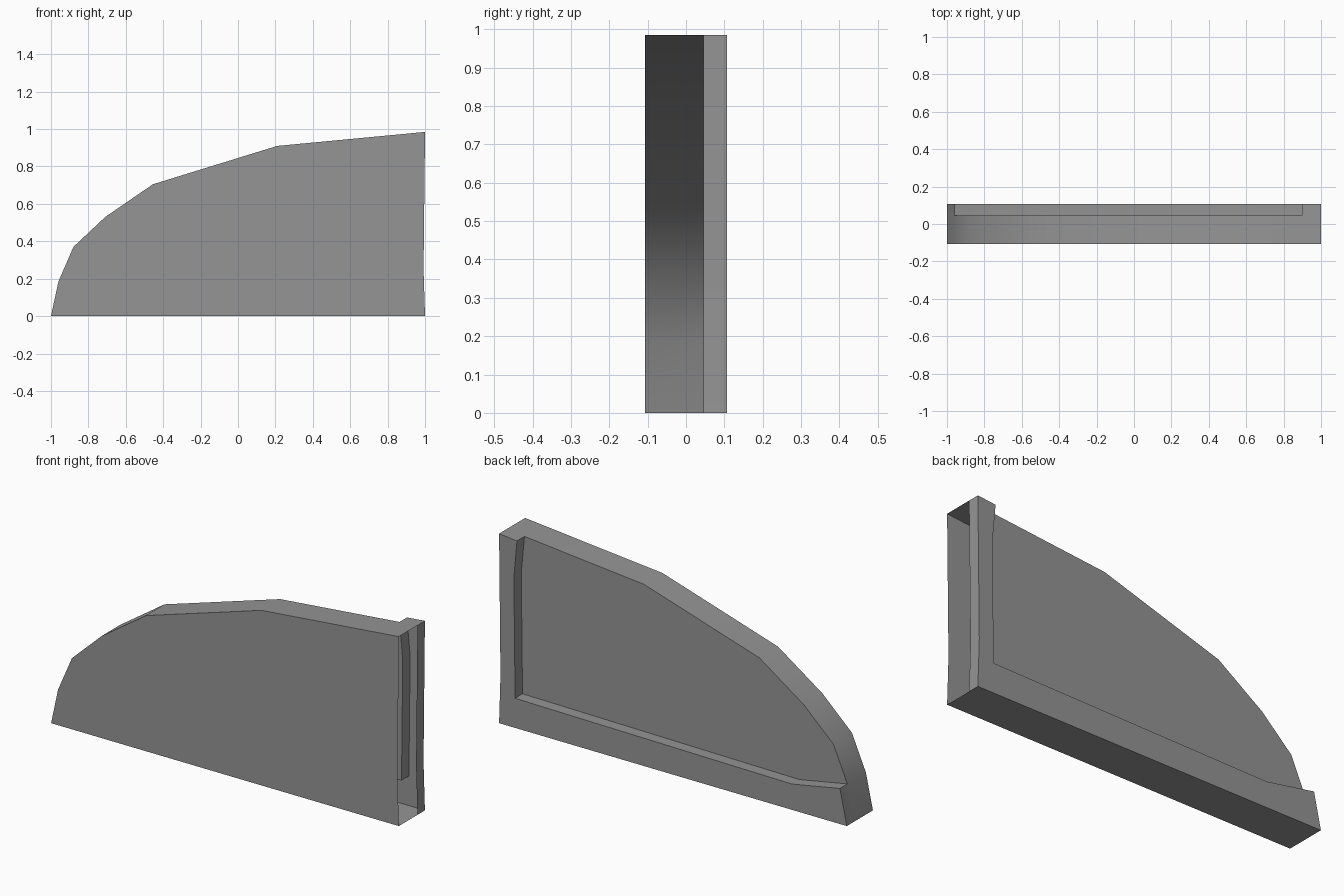
import bpy, bmesh, math

if "Cube" in bpy.data.objects:
    bpy.data.objects.remove(bpy.data.objects["Cube"])

FRONT, PANE, BACK = -0.107, 0.046, 0.107   # depth levels along y

# Outlines in (x, z): curved top edge, right end, and inner edge of the raised back rim
curve = [(-1, 0), (-0.96, 0.185), (-0.88, 0.37), (-0.71, 0.53), (-0.455, 0.705),
         (0.21, 0.91), (0.897, 0.975), (1, 0.985)]
end = [(1, 0.985), (0.992, 0.25), (1, 0)]
inner = [(-0.96, 0.185), (-0.684, 0.134), (0.908, 0.154), (0.915, 0.78), (0.897, 0.975)]

grey = bpy.data.materials.new("mid grey")
grey.diffuse_color = (0.3, 0.3, 0.3, 1)
grey.use_nodes = True
grey.node_tree.nodes["Principled BSDF"].inputs["Base Color"].default_value = grey.diffuse_color

bm = bmesh.new()
cache = {}


def vert(p, y):
    key = (p[0], y, p[1])
    if key not in cache:
        cache[key] = bm.verts.new(key)
    return cache[key]


def plate(points, y):
    bm.faces.new([vert(p, y) for p in points])


def band(points, y0, y1):
    for a, b in zip(points, points[1:]):
        bm.faces.new([vert(a, y0), vert(b, y0), vert(b, y1), vert(a, y1)])


# Front sheet
plate(curve + end[1:], FRONT)
# Recessed back pane
plate(curve[1:7] + inner[-2:0:-1], PANE)
# Raised L-shaped rim, and the step down to the pane
plate([curve[0]] + inner + end, BACK)
band(inner, PANE, BACK)
# Curved top edge, with its two ends continuing over the rim
band(curve, FRONT, PANE)
band(curve[:2], PANE, BACK)
band(curve[-2:], PANE, BACK)
# Right end of the rim (the rest of this end is open)
band(end, PANE, BACK)
# Underside, sharing the depth-level vertices
bm.faces.new([vert(curve[0], FRONT), vert(end[-1], FRONT), vert(end[-1], PANE),
              vert(end[-1], BACK), vert(curve[0], BACK), vert(curve[0], PANE)])

bmesh.ops.recalc_face_normals(bm, faces=bm.faces)
mesh = bpy.data.meshes.new("curved_panel")
bm.to_mesh(mesh)
bm.free()
mesh.materials.append(grey)
panel = bpy.data.objects.new("curved_panel", mesh)
bpy.context.collection.objects.link(panel)

# Smooth the curved edge, keep corners sharp
bpy.context.view_layer.objects.active = panel
panel.select_set(True)
bpy.ops.object.shade_smooth_by_angle(angle=math.radians(30))
